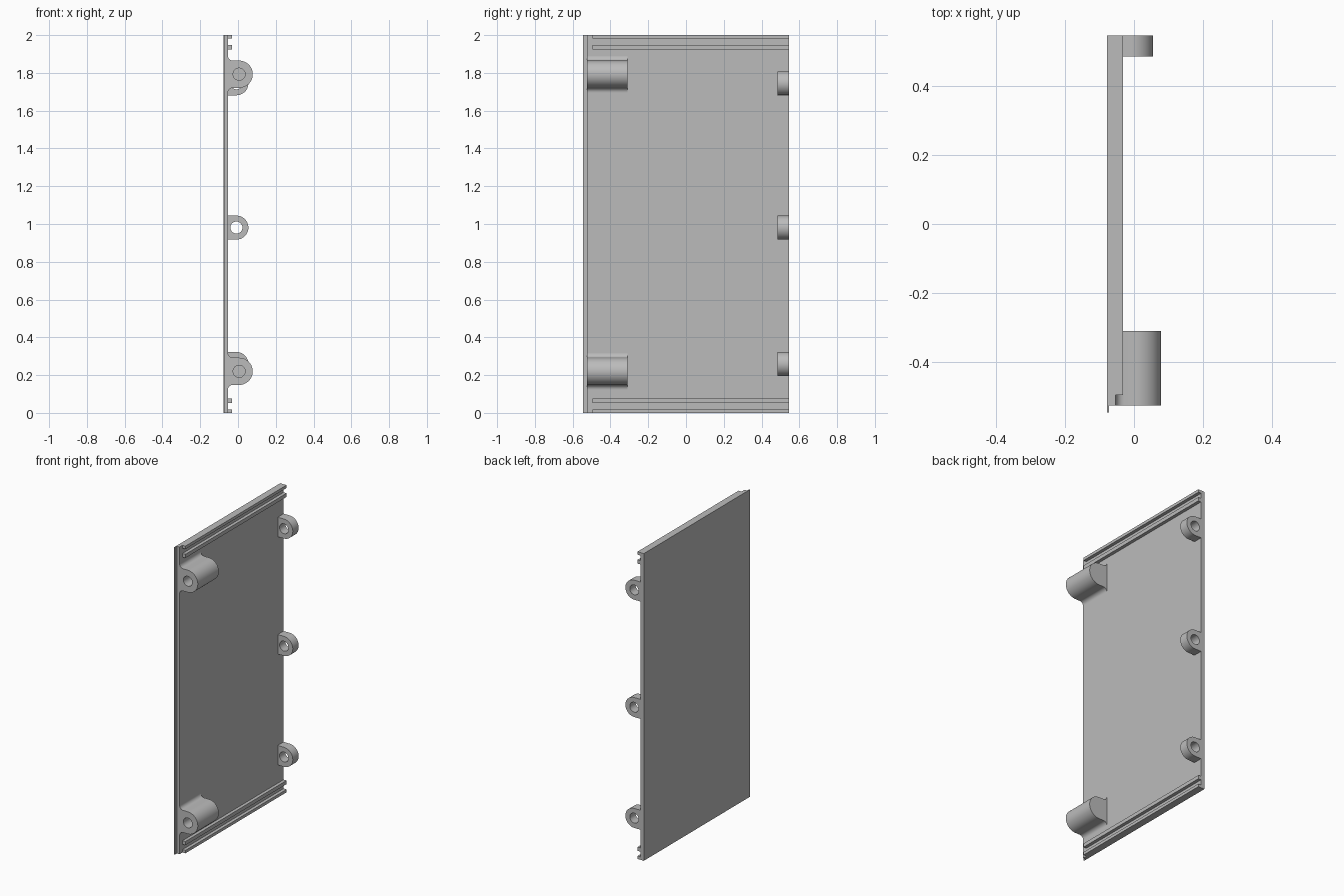
import bpy, bmesh
from math import cos, sin, pi, radians
from mathutils import Vector

if "Cube" in bpy.data.objects:
    bpy.data.objects.remove(bpy.data.objects["Cube"])

grey = bpy.data.materials.new("plain_grey")
colour = (0.5, 0.5, 0.5, 1)
grey.use_nodes = True
grey.diffuse_color = colour
grey.node_tree.nodes["Principled BSDF"].inputs["Base Color"].default_value = colour

BACK, FACE, RIB = -0.078, -0.053, -0.032   # plate outside, plate inside, rib tips
FRONT, REAR = -0.545, 0.545
HOLE = 0.032


def prism(name, points, offset):
    """Extrude a closed outline of 3D points along an offset."""
    bm = bmesh.new()
    base = bm.faces.new([bm.verts.new(p) for p in points])
    top = bmesh.ops.extrude_face_region(bm, geom=[base])["geom"]
    bmesh.ops.translate(bm, vec=Vector(offset),
                        verts=[v for v in top if isinstance(v, bmesh.types.BMVert)])
    bmesh.ops.recalc_face_normals(bm, faces=bm.faces)
    mesh = bpy.data.meshes.new(name)
    bm.to_mesh(mesh)
    bm.free()
    obj = bpy.data.objects.new(name, mesh)
    bpy.context.collection.objects.link(obj)
    mesh.materials.append(grey)
    return obj


def arc(cx, cz, r, start, end, steps):
    angles = [start + (end - start) * i / steps for i in range(steps + 1)]
    return [(cx + r * cos(a), cz + r * sin(a)) for a in angles]


def along_y(name, outline, y0, y1):
    return prism(name, [(x, y0, z) for x, z in outline], (0, y1 - y0, 0))


def bored(name, outline, y0, y1, cx, cz, hole0, hole1):
    """Extrude an outline along y and bore a round hole in it."""
    part = along_y(name, outline, y0, y1)
    cutter = along_y("bore_cutter", arc(cx, cz, HOLE, 0, 2 * pi, 40)[:-1], hole0, hole1)
    cutter.hide_render = True
    mod = part.modifiers.new("bore", "BOOLEAN")
    mod.operation, mod.solver, mod.object = "DIFFERENCE", "EXACT", cutter
    bpy.ops.object.select_all(action="DESELECT")
    bpy.context.view_layer.objects.active = part
    part.select_set(True)
    bpy.ops.object.modifier_apply(modifier=mod.name)
    bpy.data.objects.remove(cutter)
    bpy.ops.object.shade_smooth_by_angle(angle=radians(30))


# Flat plate with a thin lip along its front edge
LIP, STEP = -0.072, -0.525
section = [(BACK, FRONT), (LIP, FRONT), (LIP, STEP), (FACE, STEP), (FACE, REAR), (BACK, REAR)]
prism("plate", [(x, y, 0) for x, y in section], (0, 0, 2))

# Pairs of ribs along the top and bottom edges
for name, z0, z1 in (("outer_rib", 0, 0.019), ("inner_rib", 0.053, 0.077)):
    for side in ("bottom", "top"):
        a, b = (z0, z1) if side == "bottom" else (2 - z1, 2 - z0)
        root = FACE - 0.004
        along_y(f"{side}_{name}", [(root, a), (RIB, a), (RIB, b), (root, b)], -0.495, REAR)

# Long screw bosses at the front, blended into the plate with fillets
cx, r, f = 0.006, 0.072, 0.025
for name, cz in (("lower_boss", 0.22), ("upper_boss", 1.793)):
    outline = [(FACE - 0.004, cz - r - f)]
    outline += arc(FACE + f, cz - r - f, f, pi, pi / 2, 8)
    outline += arc(cx, cz, r, -pi / 2, pi / 2, 32)
    outline += arc(FACE + f, cz + r + f, f, -pi / 2, -pi, 8)
    outline += [(FACE - 0.004, cz + r + f)]
    bored(name, outline, -0.525, -0.309, cx, cz, -0.56, -0.35)

# Short lugs with through holes along the rear edge
cx, r = -0.0085, 0.0635
for name, cz in (("lower_lug", 0.259), ("middle_lug", 0.981), ("upper_lug", 1.745)):
    outline = [(FACE - 0.004, cz - r)] + arc(cx, cz, r, -pi / 2, pi / 2, 32)
    outline += [(FACE - 0.004, cz + r)]
    bored(name, outline, 0.485, REAR, cx, cz, 0.46, 0.57)
